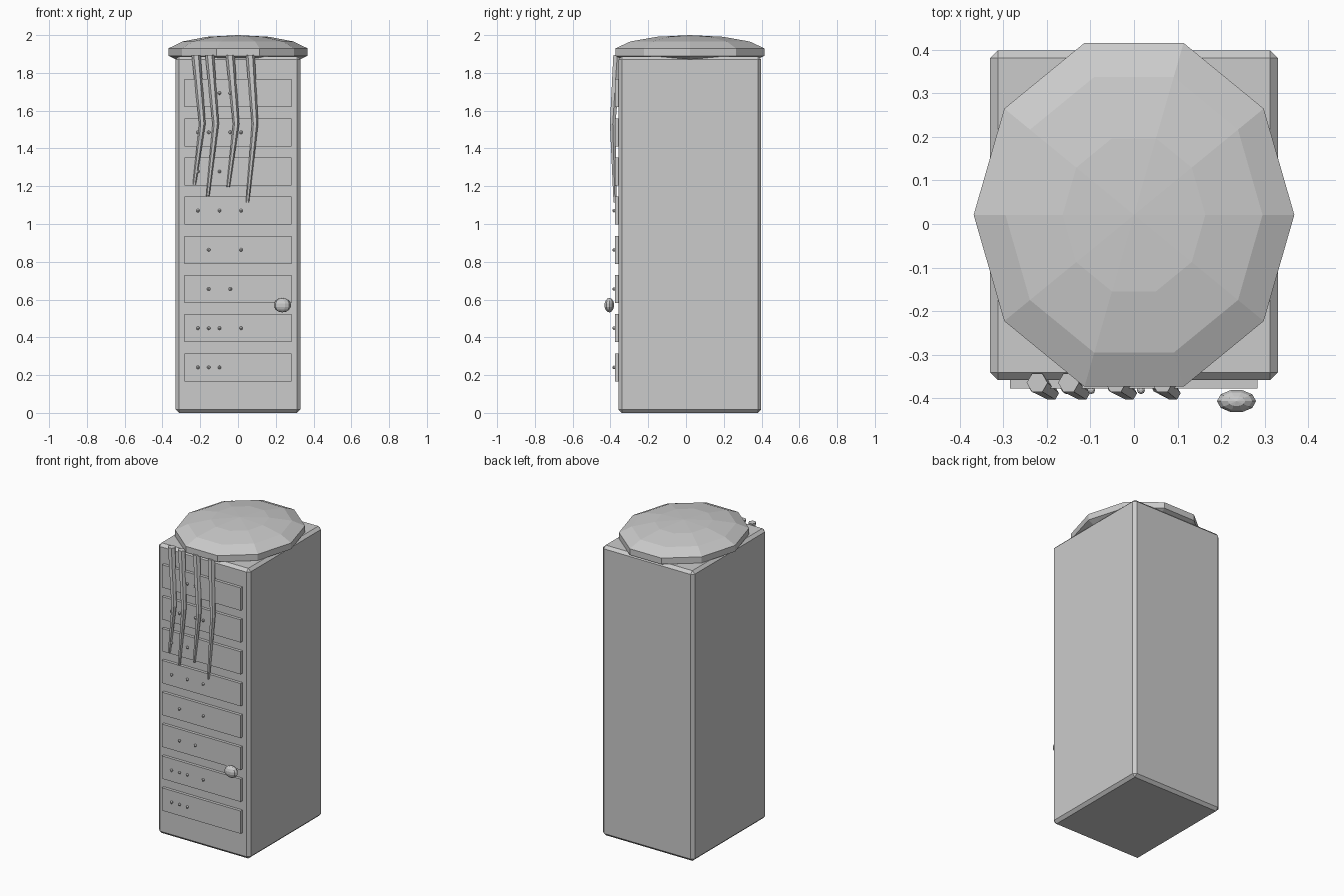
import bpy, bmesh, math
from mathutils import Matrix, Vector

if "Cube" in bpy.data.objects:
    bpy.data.objects.remove(bpy.data.objects["Cube"])


def finish(bm, name):
    bmesh.ops.recalc_face_normals(bm, faces=bm.faces)
    mesh = bpy.data.meshes.new(name)
    bm.to_mesh(mesh)
    bm.free()
    obj = bpy.data.objects.new(name, mesh)
    bpy.context.collection.objects.link(obj)
    return obj


def box(name, lo, hi, bevel=0):
    lo, hi = Vector(lo), Vector(hi)
    bm = bmesh.new()
    m = Matrix.Translation((lo + hi) / 2) @ Matrix.Diagonal((*(hi - lo), 1))
    bmesh.ops.create_cube(bm, size=1, matrix=m)
    if bevel:
        bmesh.ops.bevel(bm, geom=bm.edges[:], offset=bevel, segments=1,
                        affect='EDGES')
    return finish(bm, name)


def ellipsoid(name, center, radii, segments, rings, turn=0):
    bm = bmesh.new()
    m = (Matrix.Translation(center) @ Matrix.Diagonal((*radii, 1))
         @ Matrix.Rotation(turn, 4, 'Z'))
    bmesh.ops.create_uvsphere(bm, u_segments=segments, v_segments=rings,
                              radius=1, matrix=m)
    return finish(bm, name)


def strand(name, points, radii, sides=6):
    # Tapered tube with horizontal rings at each path point
    bm = bmesh.new()
    rings = []
    for p, r in zip(points, radii):
        angles = [2 * math.pi * i / sides for i in range(sides)]
        rings.append([bm.verts.new((p[0] + r * math.cos(a),
                                    p[1] + r * math.sin(a), p[2]))
                      for a in angles])
    for a, b in zip(rings, rings[1:]):
        for i in range(sides):
            j = (i + 1) % sides
            bm.faces.new((a[i], a[j], b[j], b[i]))
    bm.faces.new(rings[0])
    bm.faces.new(rings[-1])
    return finish(bm, name)


# Cabinet
box("cabinet", (-0.33, -0.358, 0), (0.33, 0.398, 1.888), 0.018)

# Front panels with indicator lights
lights = [(0, 1, 2), (0, 1, 2, 4), (1, 3), (1, 4), (0, 2, 4),
          (0, 2), (0, 1, 3, 4), (2, 3)]
for row, columns in enumerate(lights):
    z = 0.241 + row * 0.2074
    box(f"panel_{row}", (-0.284, -0.377, z - 0.074), (0.283, -0.35, z + 0.074))
    for c in columns:
        ellipsoid(f"light_{row}_{c}", (-0.212 + c * 0.057, -0.381, z),
                  (0.009, 0.009, 0.009), 8, 6)

# Domed cap: flattened ten-sided sphere sunk into the cabinet top
ellipsoid("cap", (0, 0.021, 1.91), (0.377, 0.425, 0.09), 10, 7, math.pi / 10 * 5)

# Knob
ellipsoid("knob", (0.235, -0.406, 0.57), (0.046, 0.027, 0.038), 10, 7, math.pi / 2)

# Hanging strands: top x, bend x, tip x, tip z
for i, (x0, x1, x2, z2) in enumerate([(-0.222, -0.189, -0.231, 1.21),
                                      (-0.15, -0.118, -0.16, 1.147),
                                      (-0.042, -0.01, -0.052, 1.195),
                                      (0.065, 0.09, 0.05, 1.113)]):
    strand(f"strand_{i}", [(x0, -0.364, 1.895), (x1, -0.388, 1.53),
                           (x2, -0.376, z2)], [0.024, 0.017, 0.009])
